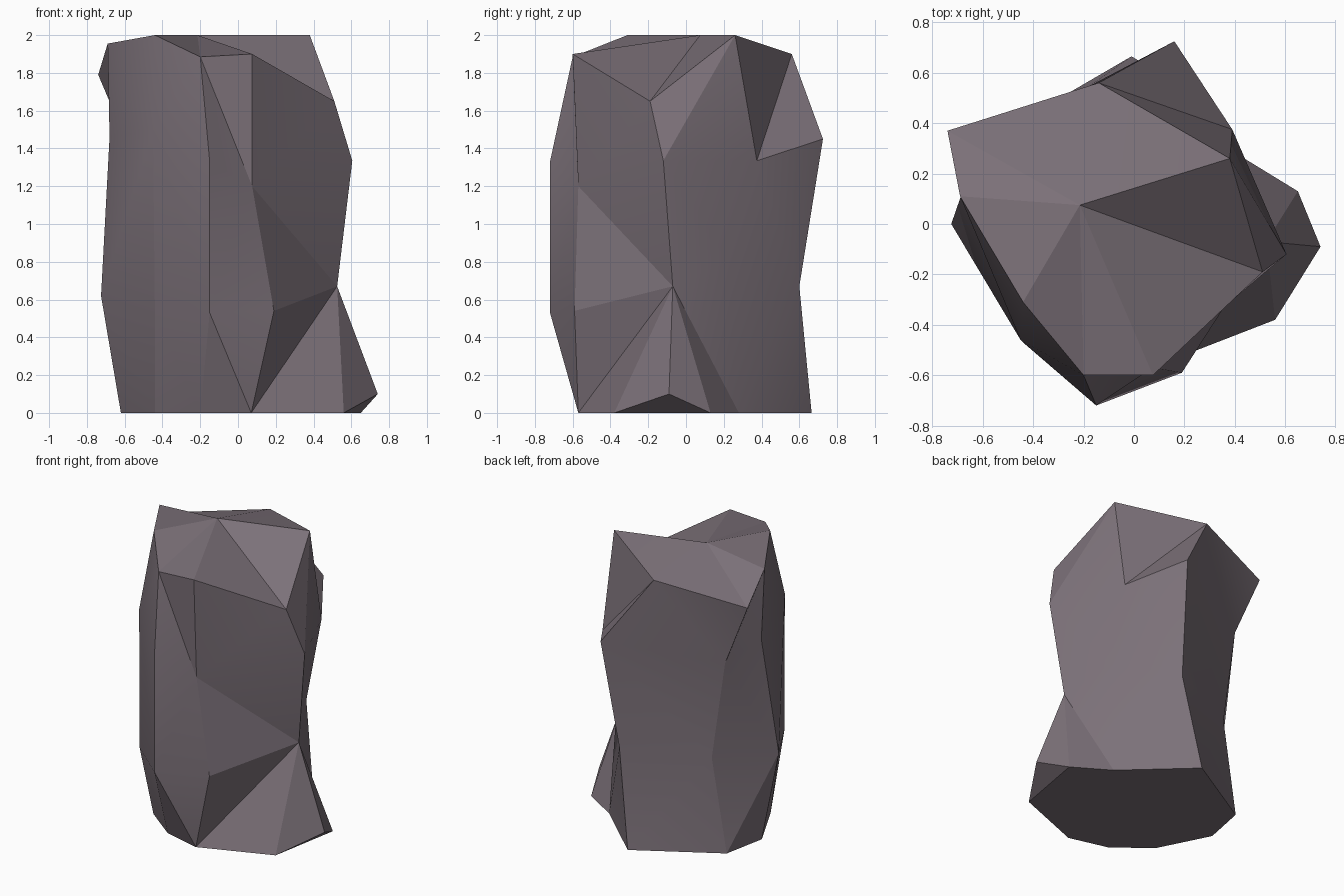
import bpy, bmesh, math

if "Cube" in bpy.data.objects:
    bpy.data.objects.remove(bpy.data.objects["Cube"])

# Rock pillar: four rings of eight corners, lofted with chosen diagonals
base = [(.07, -.57, 0), (.74, -.09, .10), (.405, .28, 0), (-.01, .665, 0),
        (-.56, .345, 0), (-.62, .04, 0), (-.44, -.315, 0), (-.20, -.50, 0)]
waist = [(.19, -.59, .54), (.525, -.07, .67), (.38, .22, .82), (.10, .60, .67),
         (-.45, .355, .65), (-.725, 0, .62), (-.44, -.47, .53), (-.15, -.72, .53)]
chest = [(.075, -.57, 1.20), (.605, -.12, 1.335), (.39, .375, 1.335), (.16, .725, 1.45),
         (-.55, .35, 1.34), (-.68, .13, 1.46), (-.45, -.46, 1.50), (-.15, -.72, 1.33)]
crown = [(.075, -.60, 1.90), (.51, -.19, 1.65), (.38, .26, 2.0), (-.14, .56, 1.90),
         (-.74, .37, 1.79), (-.69, .11, 1.955), (-.44, -.31, 2.0), (-.20, -.60, 1.885)]

bm = bmesh.new()
rings = [[bm.verts.new(p) for p in ring] for ring in (base, waist, chest, crown)]


def loft(lower, upper, diagonals, skip=()):
    """F splits lower i to upper i+1, B splits lower i+1 to upper i."""
    for i, d in enumerate(diagonals):
        j = (i + 1) % 8
        a, b, c, e = lower[i], lower[j], upper[j], upper[i]
        if i not in skip:
            bm.faces.new((a, b, c if d == "F" else e))
        bm.faces.new((a, c, e) if d == "F" else (b, c, e))


# Side bands
loft(rings[0], rings[1], "FBFFFBBB", skip=(0, 1))
loft(rings[1], rings[2], "BBBBBFBF")
loft(rings[2], rings[3], "FFFBFBFB")

# Foot flaring out on the right
b, hub = rings[0], rings[1][1]
front = bm.verts.new((.56, -.38, 0))
back = bm.verts.new((.65, .13, 0))
fan = [b[0], front, b[1], back, b[2]]
for p, q in zip(fan, fan[1:]):
    bm.faces.new((p, q, hub))
bm.faces.new((front, back, b[1]))

# Flat underside
bm.faces.new([b[0], front, back] + b[2:])

# Faceted top
peak = bm.verts.new((-.215, .075, 2.0))
for i in range(8):
    bm.faces.new((rings[3][i], rings[3][(i + 1) % 8], peak))

bmesh.ops.recalc_face_normals(bm, faces=bm.faces)
mesh = bpy.data.meshes.new("rock_pillar")
bm.to_mesh(mesh)
bm.free()
rock = bpy.data.objects.new("rock_pillar", mesh)
bpy.context.collection.objects.link(rock)

# Mauve grey stone, only the gentlest creases softened
stone = bpy.data.materials.new("stone")
stone.diffuse_color = (.20, .165, .19, 1)
stone.use_nodes = True
stone.node_tree.nodes["Principled BSDF"].inputs["Base Color"].default_value = stone.diffuse_color
mesh.materials.append(stone)
bpy.context.view_layer.objects.active = rock
rock.select_set(True)
bpy.ops.object.shade_smooth_by_angle(angle=math.radians(17))
